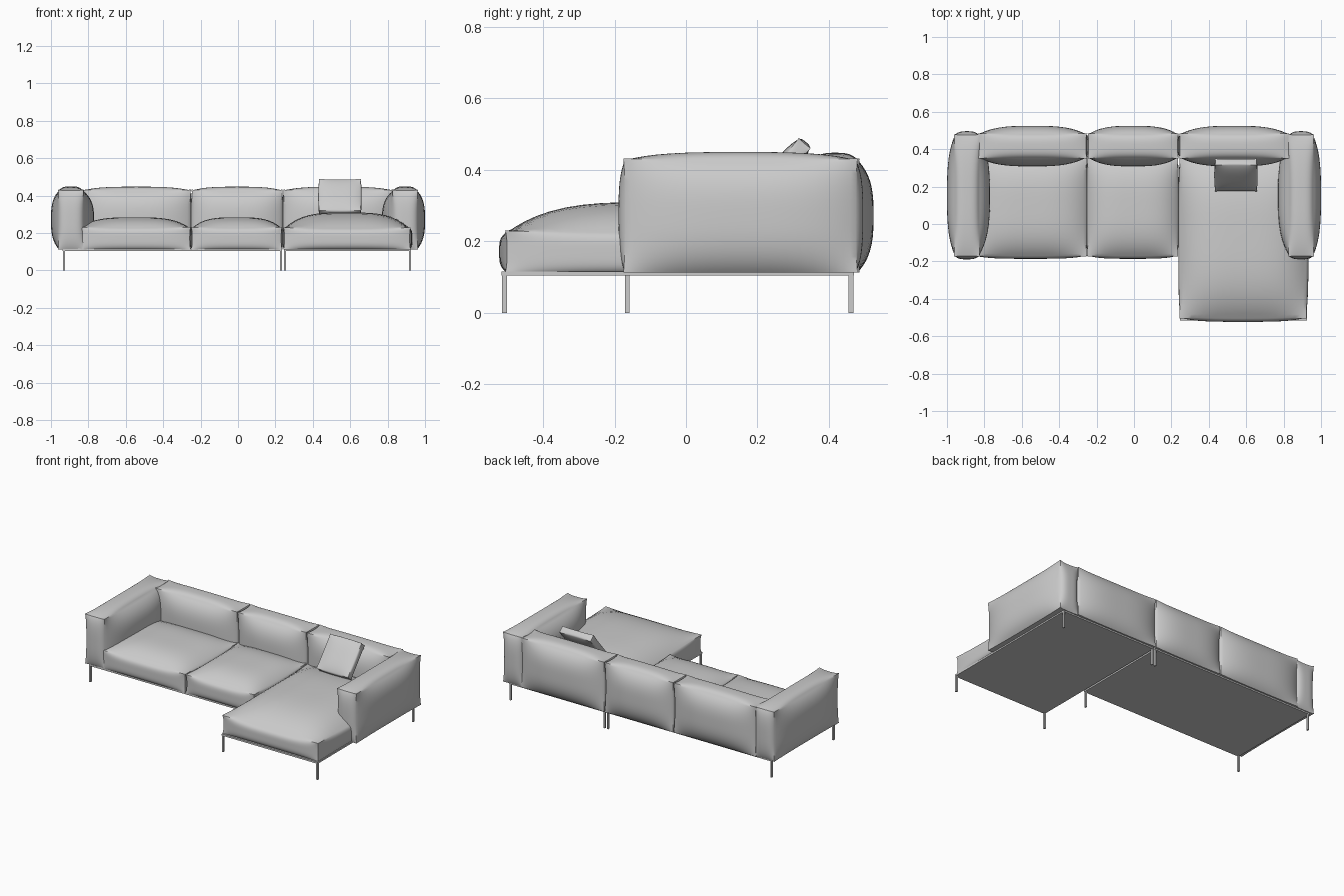
import bpy, bmesh, math
from mathutils import Matrix, Vector

if "Cube" in bpy.data.objects:
    bpy.data.objects.remove(bpy.data.objects["Cube"])


def finish(bm, name, angle=35):
    bmesh.ops.recalc_face_normals(bm, faces=bm.faces)
    mesh = bpy.data.meshes.new(name)
    bm.to_mesh(mesh)
    bm.free()
    ob = bpy.data.objects.new(name, mesh)
    bpy.context.collection.objects.link(ob)
    bpy.ops.object.select_all(action='DESELECT')
    ob.select_set(True)
    bpy.context.view_layer.objects.active = ob
    if angle:
        bpy.ops.object.shade_smooth_by_angle(angle=math.radians(angle))
    return ob


def box(name, lo, hi):
    bm = bmesh.new()
    bmesh.ops.create_cube(bm, size=1)
    for v in bm.verts:
        v.co = Vector([(a + b) / 2 + c * (b - a) for a, b, c in zip(lo, hi, v.co)])
    return finish(bm, name, 0)


def cushion(name, lo, hi, bulge, power=3.0, pull=0.005):
    """Stuffed block: lo/hi are its corners, bulge the swell of each face
    in the order -x, +x, -y, +y, -z, +z; the seams are drawn in slightly."""
    bm = bmesh.new()
    bmesh.ops.create_cube(bm, size=2)
    bmesh.ops.subdivide_edges(bm, edges=bm.edges[:], cuts=19, use_grid_fill=True)

    def fill(t):
        return 1 - min(1, abs(t)) ** power

    for vert in bm.verts:
        # crowd the grid towards the seams
        c = [math.sin(t * math.pi / 2) * 0.6 + t * 0.4 for t in vert.co]
        out = []
        for i in range(3):
            v, w = c[(i + 1) % 3], c[(i + 2) % 3]
            swell = bulge[2 * i + (c[i] > 0)]
            d = 0
            if swell:
                d = swell * fill(v) * fill(w)
                d -= pull * (abs(v) ** 8 * fill(w) + abs(w) ** 8 * fill(v))
            out.append((lo[i] + hi[i]) / 2 + c[i] * ((hi[i] - lo[i]) / 2 + d))
        vert.co = out
    return finish(bm, name)


# Base plates and their legs
bases = {"long_base": (-0.937, 0.235, -0.172), "chaise_base": (0.246, 0.926, -0.516)}
for name, (x0, x1, y0) in bases.items():
    box(name, (x0, y0, 0.104), (x1, 0.470, 0.115))
    for side, x in (("left", x0 + 0.006), ("right", x1 - 0.006)):
        for end, y in (("front", y0 + 0.008), ("back", 0.462)):
            box(f"{name}_{end}_{side}_leg",
                (x - 0.005, y - 0.0065, 0), (x + 0.005, y + 0.0065, 0.106))

# Seat cushions and the chaise
cushion("left_seat", (-0.855, -0.174, 0.113), (-0.253, 0.36, 0.232),
        (0.005, 0.004, 0.012, 0, 0, 0.052), 3.5)
cushion("middle_seat", (-0.250, -0.174, 0.113), (0.236, 0.36, 0.232),
        (0.004, 0.004, 0.012, 0, 0, 0.052), 3.5)
cushion("chaise_seat", (0.243, -0.506, 0.113), (0.923, 0.37, 0.230),
        (0.006, 0.010, 0.017, 0, 0, 0.080), 3.5)

# Back cushions
for name, x0, x1 in (("left_back", -0.835, -0.252),
                     ("middle_back", -0.248, 0.238),
                     ("right_back", 0.242, 0.830)):
    cushion(name, (x0, 0.350, 0.113), (x1, 0.485, 0.432),
            (0.004, 0.004, 0.042, 0.040, 0, 0.016))

# Arms, mirrored
for name, s in (("left_arm", -1), ("right_arm", 1)):
    xs = sorted((s * 0.825, s * 0.962))
    inner, outer = 0.055, 0.038
    sides = (inner, outer) if s > 0 else (outer, inner)
    cushion(name, (xs[0], -0.175, 0.113), (xs[1], 0.480, 0.432),
            sides + (0.014, 0.016, 0, 0.018))

# Loose pillow leaning on the right back cushion
pillow = cushion("throw_pillow", (-0.112, -0.022, -0.110), (0.112, 0.022, 0.110),
                 (0.004, 0.004, 0.010, 0.010, 0.004, 0.004), 3.0, 0.002)
pillow.matrix_world = (Matrix.Translation((0.545, 0.262, 0.391))
                       @ Matrix.Rotation(math.radians(-40), 4, 'X'))
